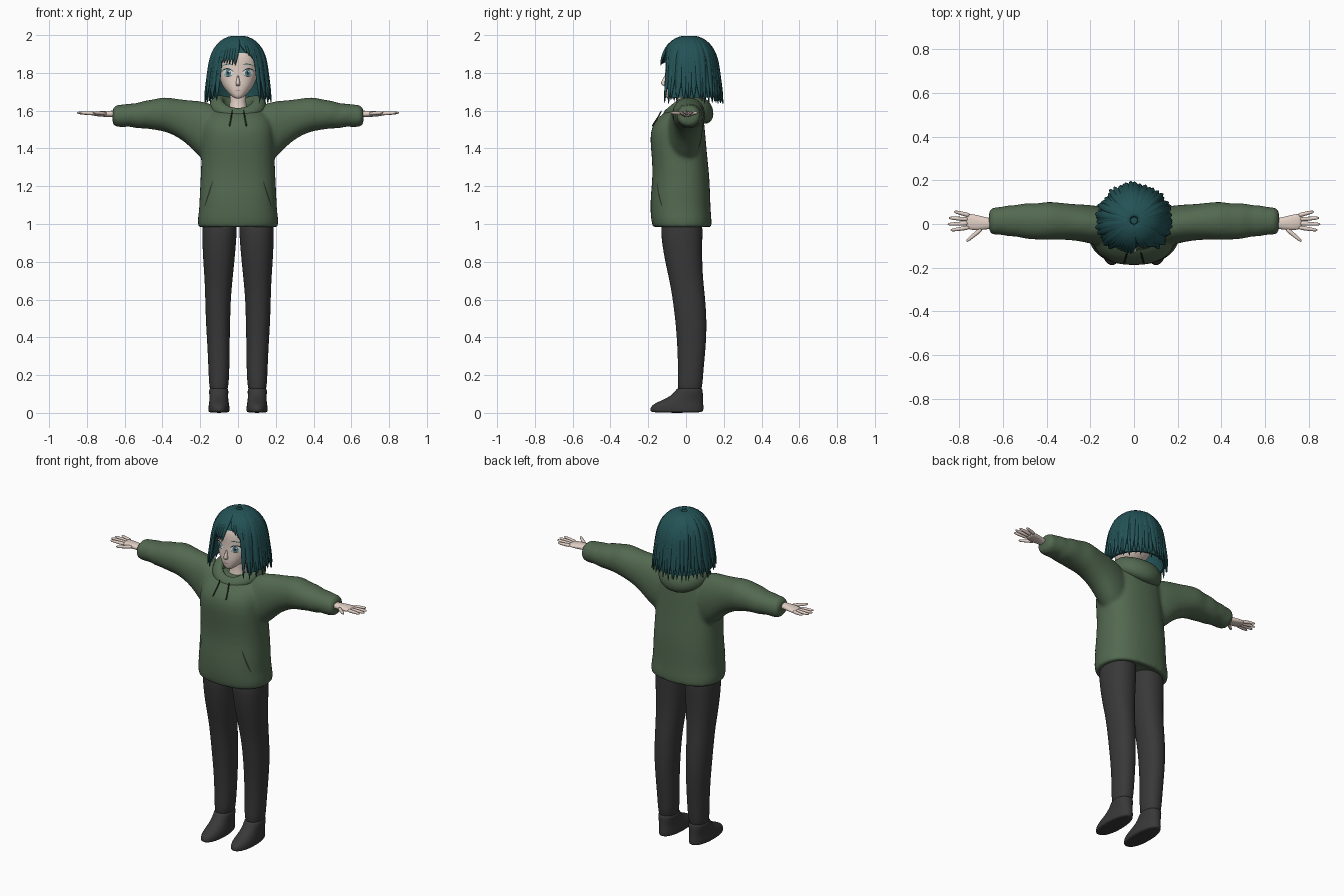
import bpy, bmesh, random
from math import sin, cos, pi, radians, sqrt, copysign
from mathutils import Vector as V
from mathutils.bvhtree import BVHTree

random.seed(4)
cube = bpy.data.objects.get("Cube")
if cube:
    bpy.data.objects.remove(cube)


def material(name, r, g, b):
    m = bpy.data.materials.new(name)
    m.use_nodes = True
    m.diffuse_color = (r, g, b, 1)
    bsdf = next(n for n in m.node_tree.nodes if n.type == "BSDF_PRINCIPLED")
    bsdf.inputs["Base Color"].default_value = (r, g, b, 1)
    bsdf.inputs["Roughness"].default_value = 0.8
    return m


GREEN = material("hoodie green", 0.085, 0.14, 0.08)
SEAM = material("seam dark green", 0.025, 0.04, 0.025)
HAIR = material("teal hair", 0.017, 0.085, 0.093)
SKIN = material("pale skin", 0.76, 0.63, 0.56)
CLOTH = material("charcoal cloth", 0.04, 0.04, 0.041)
WHITE = material("eye white", 0.8, 0.8, 0.8)
IRIS = material("iris teal", 0.08, 0.22, 0.24)
DARK = material("lash dark", 0.012, 0.03, 0.033)
LIP = material("lip rose", 0.4, 0.17, 0.15)


def ring(c, u, v, p=2.0, n=16):
    """Superellipse around c spanned by the half axes u and v."""
    def f(t):
        return copysign(abs(t) ** (2 / p), t)
    return [V(c) + V(u) * f(cos(2 * pi * i / n)) + V(v) * f(sin(2 * pi * i / n))
            for i in range(n)]


def flat_ring(z, x0, x1, yf, yb, p=2.2, n=20):
    return ring(((x0 + x1) / 2, (yf + yb) / 2, z), ((x1 - x0) / 2, 0, 0),
                (0, (yb - yf) / 2, 0), p, n)


def tube(points, radii, n=8, flat=1.0):
    """Rings along a mostly sideways or vertical path."""
    pts = [V(p) for p in points]
    out = []
    for i, p in enumerate(pts):
        d = (pts[min(i + 1, len(pts) - 1)] - pts[max(i - 1, 0)]).normalized()
        side = d.cross(V((0, 0, 1)) if abs(d.z) < 0.8 else V((0, 1, 0))).normalized()
        out.append(ring(p, side * radii[i], side.cross(d) * radii[i] * flat, 2, n))
    return out


def build(name, shapes, mat, sub=2, remesh=0, closed=False):
    """Loft each list of rings, then bake subdivision or a blended remesh."""
    bm = bmesh.new()
    for rings in shapes:
        vs = [[bm.verts.new(p) for p in r] for r in rings]
        n = len(vs[0])
        pairs = list(zip(vs, vs[1:])) + ([(vs[-1], vs[0])] if closed else [])
        for a, b in pairs:
            for i in range(n):
                j = (i + 1) % n
                bm.faces.new((a[i], a[j], b[j], b[i]))
        if not closed:
            bm.faces.new(vs[0])
            bm.faces.new(vs[-1])
    bmesh.ops.recalc_face_normals(bm, faces=bm.faces)
    me = bpy.data.meshes.new(name)
    bm.to_mesh(me)
    bm.free()
    ob = bpy.data.objects.new(name, me)
    bpy.context.collection.objects.link(ob)
    if sub:
        ob.modifiers.new("round", "SUBSURF").levels = sub
    if remesh:
        m = ob.modifiers.new("blend", "REMESH")
        m.mode, m.voxel_size = "VOXEL", remesh
        m = ob.modifiers.new("relax", "SMOOTH")
        m.factor, m.iterations = 0.5, 6
    dg = bpy.context.evaluated_depsgraph_get()
    baked = bpy.data.meshes.new_from_object(ob.evaluated_get(dg))
    ob.modifiers.clear()
    ob.data = baked
    baked.materials.clear()
    baked.materials.append(mat)
    for f in baked.polygons:
        f.use_smooth = True
    baked.set_sharp_from_angle(angle=radians(50))
    return ob


def surface(ob):
    me = ob.data
    return BVHTree.FromPolygons([v.co for v in me.vertices],
                                [tuple(p.vertices) for p in me.polygons])


def front_y(tree, x, z):
    hit = tree.ray_cast(V((x, -1, z)), V((0, 1, 0)))[0]
    return hit.y if hit else -0.1


def plate(name, tree, mat, cx, cz, w, top, bot, lift, slope=0.0, n=14, rows=4):
    """Thin painted lens or crescent laid on a front surface."""
    bm = bmesh.new()
    grid = []
    for i in range(n + 1):
        t = -cos(pi * i / n) * 0.995
        x, k = cx + w * t, sqrt(1 - t * t)
        col = []
        for j in range(rows + 1):
            z = cz + slope * w * t + k * (bot + (top - bot) * j / rows)
            col.append(bm.verts.new((x, front_y(tree, x, z) - lift, z)))
        grid.append(col)
    for a, b in zip(grid, grid[1:]):
        for j in range(rows):
            bm.faces.new((a[j], b[j], b[j + 1], a[j + 1]))
    me = bpy.data.meshes.new(name)
    bm.to_mesh(me)
    bm.free()
    me.materials.append(mat)
    bpy.context.collection.objects.link(bpy.data.objects.new(name, me))


# Hoodie: torso and sleeves blended together
torso = [flat_ring(z, -w, w, f, b, 2.4) for z, w, f, b in (
    (1.01, .16, -.12, .09), (.972, .205, -.165, .13), (.985, .215, -.18, .138),
    (1.03, .217, -.188, .137), (1.07, .208, -.19, .132), (1.15, .206, -.19, .13),
    (1.25, .2, -.178, .126), (1.35, .196, -.182, .115), (1.45, .196, -.193, .106),
    (1.52, .19, -.185, .1), (1.58, .17, -.135, .092), (1.62, .12, -.07, .08))]
SLEEVE = ((.08, 1.30, 1.62, -.1, .07), (.17, 1.325, 1.648, -.1, .085),
          (.22, 1.37, 1.655, -.085, .09), (.28, 1.435, 1.658, -.075, .092),
          (.35, 1.475, 1.668, -.072, .1), (.4, 1.492, 1.675, -.075, .105),
          (.45, 1.498, 1.658, -.072, .092), (.5, 1.508, 1.655, -.07, .1),
          (.54, 1.502, 1.637, -.056, .085), (.575, 1.52, 1.64, -.06, .09),
          (.61, 1.508, 1.632, -.048, .076), (.64, 1.515, 1.634, -.052, .08),
          (.668, 1.518, 1.618, -.045, .07))
sleeves = [[ring((s * x, (f + b) / 2, (lo + hi) / 2), (0, (b - f) / 2, 0),
                 (0, 0, (hi - lo) / 2), 2.1, 20) for x, lo, hi, f, b in SLEEVE] for s in (1, -1)]
hoodie = build("hoodie", [torso] + sleeves, GREEN, sub=1, remesh=0.011)

# Hood resting around the neck, deeper at the back
hood = []
for i in range(32):
    a = 2 * pi * i / 32
    t = (1 - cos(a)) / 2
    out = V((sin(a), -cos(a), 0))
    c = V((.115 * sin(a), -.1 + .19 * t, 1.59 + .035 * sin(pi * t) + .01 * t))
    hood.append(ring(c, out * (.02 + .037 * t), V((0, 0, .025 + .048 * t)) - out * .012, 2, 12))
build("hood", [hood], GREEN, sub=1, closed=True)

# Pocket slits and drawstrings
cloth = surface(hoodie)
for s, side in ((1, "left"), (-1, "right")):
    plate(side + "_pocket_slit", cloth, SEAM, s * .155, 1.16, .022, .012, -.012, .003, -3 * s)
    cord = [(s * .03, -.128, 1.605)] + [
        (s * x, front_y(cloth, x, z) - .006, z) for x, z in ((.036, 1.565), (.041, 1.54), (.045, 1.515))]
    build(side + "_drawstring", [tube(cord, (.004, .004, .004, .005))], SEAM, sub=1)

# Legs and boots
LEG = ((.08, .055, .15, -.05, .085), (.2, .045, .156, -.042, .09), (.35, .044, .162, -.046, .106),
       (.48, .041, .171, -.056, .111), (.6, .038, .174, -.071, .103), (.7, .029, .177, -.088, .092),
       (.8, .018, .185, -.112, .086), (.95, .005, .192, -.137, .088), (1.05, .003, .19, -.13, .09))
BOOT = ((0, .047, .155, -.185, .088), (.012, .044, .158, -.192, .094), (.04, .045, .156, -.187, .094),
        (.062, .05, .152, -.14, .091), (.09, .052, .152, -.078, .09), (.125, .049, .155, -.052, .09),
        (.135, .06, .145, -.04, .08))
for s, side in ((1, "left"), (-1, "right")):
    for part, data in (("leg", LEG), ("boot", BOOT)):
        build(f"{side}_{part}", [[flat_ring(z, s * x0, s * x1, f, b) for z, x0, x1, f, b in data]], CLOTH)

# Hands: palm, four fingers and thumb
for s, side in ((1, "left"), (-1, "right")):
    palm = [ring((s * x, (f + b) / 2, 1.583), (0, (b - f) / 2, 0), (0, 0, h), 2.3, 12)
            for x, f, b, h in ((.63, -.022, .026, .019), (.68, -.025, .03, .017),
                               (.72, -.032, .044, .016), (.755, -.026, .048, .012), (.768, -.02, .044, .009))]
    shapes = [palm]
    for x0, y0, x1, y1 in ((.75, .039, .823, .057), (.755, .021, .848, .028), (.755, .003, .853, -.001),
                           (.75, -.015, .84, -.029), (.695, -.02, .767, -.08)):
        path = [(s * (x0 + (x1 - x0) * t), y0 + (y1 - y0) * t, 1.584 + .005 * t) for t in (0, .35, .7, .93, 1)]
        shapes.append(tube(path, (.011, .0105, .009, .007, .003)))
    build(side + "_hand", shapes, SKIN, sub=1)

# Head, neck and nose
head = build("head", [[flat_ring(z, -w, w, f, b, 2.25) for z, w, f, b in (
    (1.663, .014, -.1, -.07), (1.678, .036, -.11, -.02), (1.70, .06, -.114, .03),
    (1.73, .083, -.117, .07), (1.77, .1, -.113, .09), (1.82, .108, -.11, .1),
    (1.87, .108, -.113, .105), (1.92, .096, -.1, .1), (1.96, .06, -.06, .07))]], SKIN)
build("neck", [[flat_ring(z, -r, r, -r, r) for z, r in ((1.57, .06), (1.62, .046), (1.66, .042), (1.72, .045))]], SKIN)
build("nose", [[flat_ring(z, -w, w, f, -.095) for z, w, f in (
    (1.728, .006, -.114), (1.738, .013, -.132), (1.748, .011, -.134), (1.775, .006, -.12), (1.79, .004, -.11))]], SKIN)

# Painted face
face = surface(head)
for s, side in ((1, "left"), (-1, "right")):
    x = s * .052
    plate(side + "_eye_white", face, WHITE, x, 1.798, .028, .02, -.017, .001)
    plate(side + "_iris", face, IRIS, x, 1.798, .015, .019, -.017, .002)
    plate(side + "_pupil", face, DARK, x, 1.8, .006, .009, -.009, .003)
    plate(side + "_glint", face, WHITE, x + .006, 1.807, .004, .004, -.004, .004)
    plate(side + "_upper_lash", face, DARK, x + s * .002, 1.8, .031, .025, .018, .004, .08 * s)
    plate(side + "_lower_lash", face, DARK, x, 1.798, .024, -.016, -.019, .003)
    plate(side + "_brow", face, HAIR, x, 1.838, .027, .011, .006, .002, -.1 * s)
plate("mouth", face, LIP, 0, 1.708, .016, -.001, -.005, .002)

# Hair follows one silhouette of height and radius
PROFILE = ((1.99, .012), (1.985, .05), (1.965, .088), (1.93, .119), (1.88, .141),
           (1.82, .15), (1.76, .158), (1.70, .168), (1.62, .174))
CENTRE = .016


def radius(z):
    for (z0, r0), (z1, r1) in zip(PROFILE, PROFILE[1:]):
        if z >= z1:
            return r0 + (r1 - r0) * (z0 - z) / (z0 - z1)
    return PROFILE[-1][1]


def around(a, r, z):
    return V((r * sin(a), CENTRE - r * cos(a), z))


def strand(a, tip, width, lift=0.0, sweep=0.0):
    path = [p for p in PROFILE if p[0] > tip + .02] + [(tip, radius(tip))]
    last = len(path) - 1
    pts, angles = [], []
    for i, (z, r) in enumerate(path):
        angles.append(a + sweep * (i / last) ** 2)
        pts.append(around(angles[-1], r + lift * i / last, z))
    rings = []
    for i, p in enumerate(pts):
        d = (pts[min(i + 1, last)] - pts[max(i - 1, 0)]).normalized()
        side = V((cos(angles[i]), sin(angles[i]), 0))
        taper = 1 - .92 * max(0, (i / last - .7) / .3)
        w = min(width, path[i][1] * .3) * taper
        rings.append(ring(p, side * w, side.cross(d).normalized() * (.003 + .008 * taper), 2, 6))
    return rings


dome = [[around(2 * pi * i / 32, radius(z) - .008, z) for i in range(32)]
        for z in (1.905, 1.93, 1.965, 1.985, 1.989)]
arc = [radians(50 + 260 * i / 30) for i in range(31)]
curtain = [[around(a, radius(z) - .006, z) for a in arc] +
           [around(a, radius(z) - .018, z) for a in reversed(arc)]
           for z in (1.67, 1.72, 1.78, 1.85, 1.92)]
build("hair_cap", [dome, curtain], HAIR, sub=0)

locks = []
for k in range(40):
    a = radians(44 + 272 * k / 39)
    locks.append(strand(a, 1.638 + random.uniform(-.012, .022), random.uniform(.018, .025),
                        random.uniform(-.004, .008), random.uniform(-.06, .06)))
build("long_hair_locks", locks, HAIR, sub=1)

# Side-parted fringe with a gap over one brow
fringe = []
for deg in range(-42, 45, 6):
    if deg < -30 or deg > 30:
        tip = 1.76
    elif deg < 6:
        tip = 1.835 + .015 * sin(deg)
    else:
        tip = 1.915 - .0025 * (deg - 6)
    fringe.append(strand(radians(deg), tip, .016, .004, radians(-6 if deg < 6 else 8)))
build("fringe", fringe, HAIR, sub=1)
